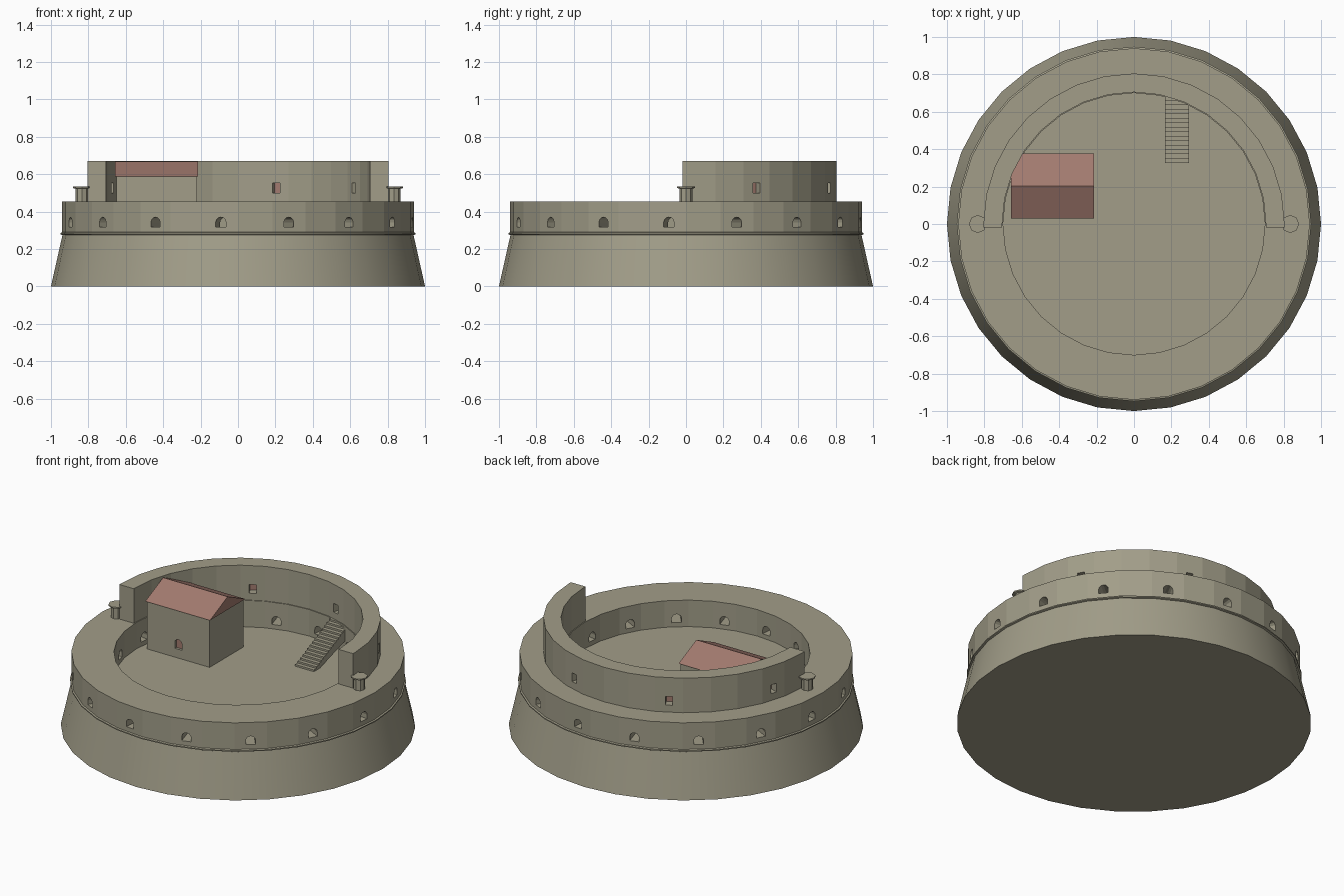
import bpy, bmesh, math
from mathutils import Matrix, Vector

if "Cube" in bpy.data.objects:
    bpy.data.objects.remove(bpy.data.objects["Cube"])

SEG = 32
STEP = 2 * math.pi / SEG
FLOOR, DECK, TOP = 0.29, 0.455, 0.67


def material(name, rgb):
    m = bpy.data.materials.new(name)
    m.diffuse_color = (*rgb, 1)
    m.use_nodes = True
    m.node_tree.nodes["Principled BSDF"].inputs["Base Color"].default_value = m.diffuse_color
    return m


STONE = material("stone", (0.36, 0.34, 0.25))
RED = material("red tile", (0.36, 0.195, 0.158))


def finish(name, bm, mat=STONE, smooth=False):
    bmesh.ops.recalc_face_normals(bm, faces=bm.faces)
    me = bpy.data.meshes.new(name)
    bm.to_mesh(me)
    bm.free()
    ob = bpy.data.objects.new(name, me)
    bpy.context.collection.objects.link(ob)
    me.materials.append(mat)
    if smooth:
        bpy.ops.object.select_all(action='DESELECT')
        ob.select_set(True)
        bpy.context.view_layer.objects.active = ob
        bpy.ops.object.shade_smooth_by_angle(angle=math.radians(30))
    return ob


def lathe(name, profile, sides=SEG, center=(0, 0), smooth=False):
    """Solid of revolution from (radius, z) points, capped at both ends."""
    bm = bmesh.new()
    rings = [[bm.verts.new((center[0] + r * math.cos(2 * math.pi * i / sides),
                            center[1] + r * math.sin(2 * math.pi * i / sides), z))
              for i in range(sides)] for r, z in profile]
    for a, b in zip(rings, rings[1:]):
        for i in range(sides):
            j = (i + 1) % sides
            bm.faces.new((a[i], a[j], b[j], b[i]))
    bm.faces.new(rings[0])
    bm.faces.new(rings[-1])
    return finish(name, bm, smooth=smooth)


def wall(name, paths, z0, z1, closed):
    """Thick wall between an outer and an inner plan path."""
    bm = bmesh.new()
    cols = [[bm.verts.new((*p, z)) for p, z in ((o, z0), (o, z1), (i, z1), (i, z0))]
            for o, i in zip(*paths)]
    n = len(cols)
    for k in range(n if closed else n - 1):
        a, b = cols[k], cols[(k + 1) % n]
        for q in range(4):
            bm.faces.new((a[q], b[q], b[(q + 1) % 4], a[(q + 1) % 4]))
    if not closed:
        bm.faces.new(cols[0])
        bm.faces.new(cols[-1])
    return finish(name, bm)


def add_prism(bm, outline, depth, mat):
    """Extrude a (width, height) outline along local x, centred."""
    a = [bm.verts.new(mat @ Vector((-depth / 2, u, v))) for u, v in outline]
    b = [bm.verts.new(mat @ Vector((depth / 2, u, v))) for u, v in outline]
    bm.faces.new(a)
    bm.faces.new(b[::-1])
    n = len(a)
    for i in range(n):
        bm.faces.new((a[i], b[i], b[(i + 1) % n], a[(i + 1) % n]))


def arch(w, z0, z1):
    h = w / 2
    return [(-h, z0), (h, z0)] + [(h * math.cos(t * math.pi / 6), z1 - h + h * math.sin(t * math.pi / 6))
                                  for t in range(7)]


def rect(w, z0, z1):
    return [(-w / 2, z0), (w / 2, z0), (w / 2, z1), (-w / 2, z1)]


def placed(radius, angle):
    return Matrix.Rotation(angle, 4, 'Z') @ Matrix.Translation((radius, 0, 0))


def prisms(name, outline, depth, places, mat=STONE):
    bm = bmesh.new()
    for p in places:
        add_prism(bm, outline, depth, p)
    return finish(name, bm, mat)


def cut(ob, cutter):
    mod = ob.modifiers.new("openings", 'BOOLEAN')
    mod.operation, mod.solver, mod.object = 'DIFFERENCE', 'EXACT', cutter
    bpy.context.view_layer.objects.active = ob
    bpy.ops.object.modifier_apply(modifier=mod.name)
    bpy.data.objects.remove(cutter)


def arc(r, count):
    return [(r * math.cos(i * STEP), r * math.sin(i * STEP)) for i in range(count)]


# Sloping base and projecting string course
lathe("base", [(1.0, 0), (0.935, FLOOR)], smooth=True)
lathe("string_course", [(0.94, 0.28), (0.948, 0.284), (0.948, 0.291), (0.94, 0.295)][::1], smooth=True).location.z = -0.0055

# Lower ring wall with sixteen arched gun ports
lower = wall("lower_wall", (arc(0.94, SEG), arc(0.70, SEG)), FLOOR - 0.002, DECK, True)
ports = [placed(0.82, (1.5 + 2 * k) * STEP) for k in range(16)]
cut(lower, prisms("port_cutter", arch(0.055, 0.317, 0.37), 0.4, ports))

# Upper half ring wall with four shuttered windows
half = SEG // 2 + 1
paths = [[(r, -0.018)] + arc(r, half) + [(-r, -0.018)] for r in (0.805, 0.705)]
upper = wall("upper_wall", paths, DECK, TOP, False)
wins = [placed(0.75, (2.5 + 4 * k) * STEP) for k in range(4)]
cut(upper, prisms("window_cutter", rect(0.042, 0.498, 0.552), 0.3, wins))
prisms("shutters", rect(0.044, 0.497, 0.553), 0.008, wins, RED)

# Lookout posts with caps on the deck
for side, x in (("left", -0.835), ("right", 0.835)):
    lathe(side + "_lookout", [(0.034, DECK), (0.034, 0.522), (0.048, 0.526), (0.048, 0.534)],
          sides=8, center=(x, 0))

# House body, roof and arched front window
house = prisms("house", rect(0.335, FLOOR - 0.001, 0.588), 0.43,
               [Matrix.Translation((-0.435, 0.2025, 0))])
front = Matrix.Translation((-0.435, 0.035, 0)) @ Matrix.Rotation(-math.pi / 2, 4, 'Z')
cut(house, prisms("house_cutter", arch(0.05, 0.345, 0.405), 0.05, [front]))
prisms("house_window", arch(0.05, 0.345, 0.405), 0.008,
       [front @ Matrix.Translation((-0.02, 0, 0))], RED)
prisms("roof", [(-0.174, 0.587), (0.174, 0.587), (0, 0.668)], 0.445,
       [Matrix.Translation((-0.4355, 0.2025, 0))], RED)

# Stair flight with a sloping underside
n, y0, y1 = 15, 0.325, 0.685
run, rise = (y1 - y0) / n, (DECK - FLOOR) / n
steps = [(y0, FLOOR)]
for i in range(n):
    steps += [(y0 + i * run, FLOOR + (i + 1) * rise), (y0 + (i + 1) * run, FLOOR + (i + 1) * rise)]
steps += [(y1, DECK - 0.075), (y0 + 0.06, FLOOR)]
prisms("stairs", steps, 0.13, [Matrix.Translation((0.23, 0, 0))])
